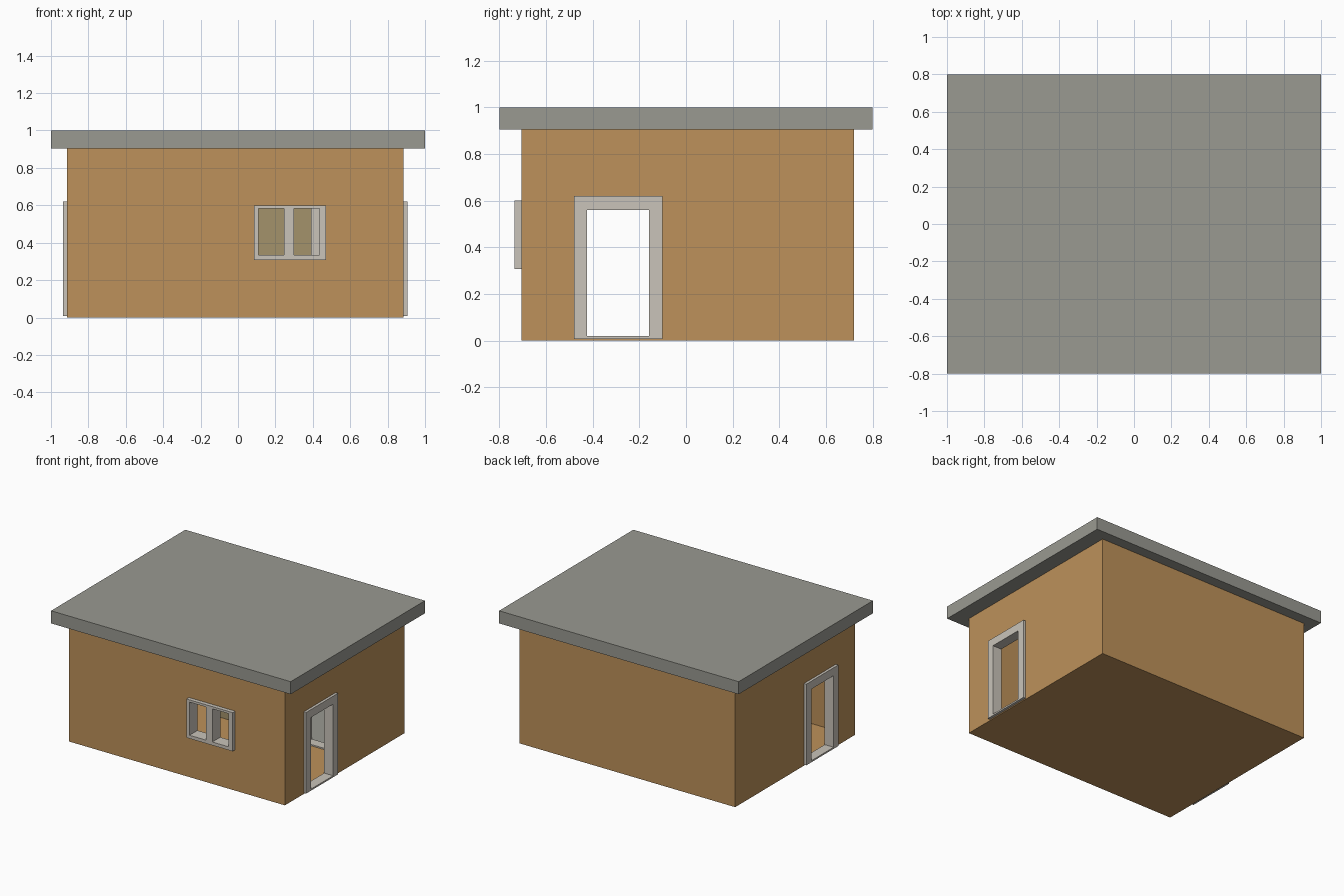
import bpy

if "Cube" in bpy.data.objects:
    bpy.data.objects.remove(bpy.data.objects["Cube"])


def material(name, rgb):
    m = bpy.data.materials.new(name)
    m.diffuse_color = (*rgb, 1)
    m.use_nodes = True
    m.node_tree.nodes["Principled BSDF"].inputs["Base Color"].default_value = m.diffuse_color
    return m


TAN = material("tan wall", (0.51, 0.285, 0.103))
GREY = material("grey roof", (0.32, 0.32, 0.285))
TRIM = material("pale trim", (0.585, 0.55, 0.49))
OLIVE = material("olive partition", (0.367, 0.288, 0.147))


def box(name, lo, hi, mat):
    """Axis-aligned box between two corners."""
    corners = [(x, y, z) for x in (lo[0], hi[0]) for y in (lo[1], hi[1]) for z in (lo[2], hi[2])]
    faces = [(0, 1, 3, 2), (4, 6, 7, 5), (0, 4, 5, 1), (2, 3, 7, 6), (0, 2, 6, 4), (1, 5, 7, 3)]
    me = bpy.data.meshes.new(name)
    me.from_pydata(corners, [], faces)
    me.materials.append(mat)
    ob = bpy.data.objects.new(name, me)
    bpy.context.collection.objects.link(ob)
    return ob


def cut(ob, lo, hi):
    """Subtract a box from an object and remove the cutter."""
    cutter = box("cutter", lo, hi, ob.data.materials[0])
    cutter.hide_render = True
    mod = ob.modifiers.new("cut", 'BOOLEAN')
    mod.operation = 'DIFFERENCE'
    mod.solver = 'EXACT'
    mod.object = cutter
    bpy.context.view_layer.update()
    deps = bpy.context.evaluated_depsgraph_get()
    me = bpy.data.meshes.new_from_object(ob.evaluated_get(deps))
    ob.modifiers.clear()
    ob.data = me
    bpy.data.objects.remove(cutter)


T = 0.035                                  # wall thickness
X0, X1, Y0, Y1, TOP = -0.915, 0.885, -0.705, 0.72, 0.905
PX, PY = -0.35, 0.19                       # corner of the inner room

# Roof slab
box("roof", (-1, -0.8, TOP), (1, 0.8, 1), GREY)

# Outer walls and floor, with openings for two doors and the window
walls = box("walls", (X0, Y0, 0), (X1, Y1, TOP), TAN)
cut(walls, (X0 + T, Y0 + T, 0.01), (X1 - T, Y1 - T, 1.1))
cut(walls, (-1.2, -0.45, 0.015), (1.2, -0.13, 0.59))
cut(walls, (0.10, -0.9, 0.32), (0.455, -0.6, 0.59))

# Inner room in the back right corner, with a doorway
room = box("inner_partition", (PX, PY, 0.005), (X1 - 0.005, Y1 - 0.005, TOP - 0.001), OLIVE)
cut(room, (PX + T, PY + T, -0.1), (X1 - T, Y1 - T, 1.1))
cut(room, (0.42, 0, 0.015), (0.74, 0.4, 0.59))
box("inner_room_floor", (PX + T, PY + T, 0.008), (X1 - T, Y1 - T, 0.014), GREY)

# Outer door frames
for side, a, b in (("right", X1 - T - 0.02, X1 + 0.02), ("left", X0 - 0.02, X0 + T + 0.02)):
    frame = box(side + "_door_frame", (a, -0.48, 0.008), (b, -0.10, 0.62), TRIM)
    cut(frame, (a - 0.1, -0.425, 0.02), (b + 0.1, -0.158, 0.56))

# Inner door frame
frame = box("inner_door_frame", (0.39, PY - 0.02, 0.008), (0.77, PY + T + 0.02, 0.62), TRIM)
cut(frame, (0.445, 0, 0.02), (0.712, 0.4, 0.56))

# Window frame with two lights
window = box("window_frame", (0.085, Y0 - 0.03, 0.308), (0.47, Y0 + T + 0.03, 0.60), TRIM)
for x in (0.11, 0.30):
    cut(window, (x, -0.9, 0.333), (x + 0.137, -0.6, 0.583))
